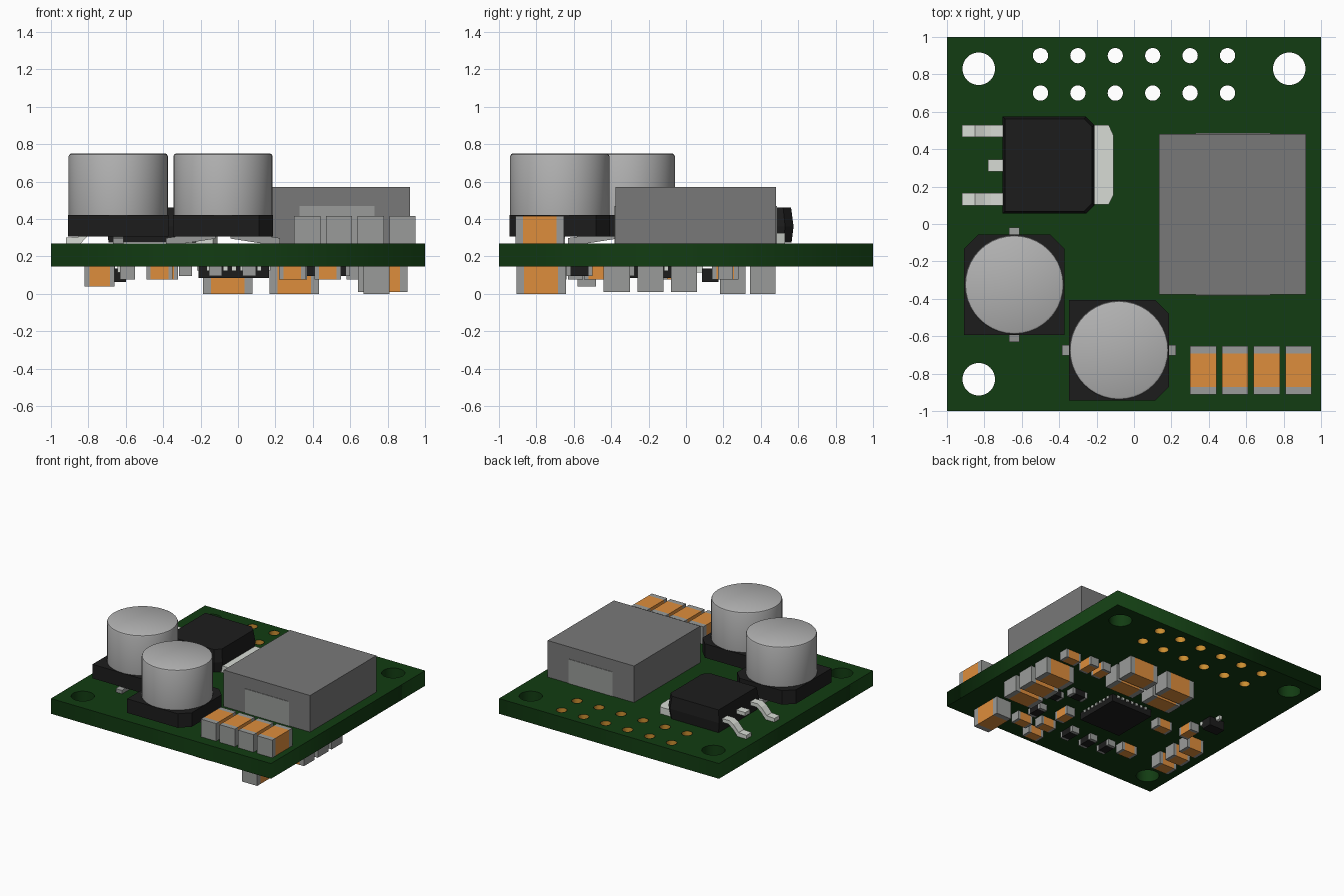
import bpy, bmesh
from math import sin, cos, pi, radians
from mathutils import Matrix, Vector

if "Cube" in bpy.data.objects:
    bpy.data.objects.remove(bpy.data.objects["Cube"])


def mat(name, r, g, b):
    m = bpy.data.materials.new(name)
    m.diffuse_color = (r, g, b, 1)
    m.use_nodes = True
    m.node_tree.nodes["Principled BSDF"].inputs["Base Color"].default_value = m.diffuse_color
    return m


GREEN = mat("board_green", 0.006, 0.045, 0.006)
BLACK = mat("black_plastic", 0.012, 0.012, 0.012)
ORANGE = mat("ceramic_orange", 0.73, 0.27, 0.045)
COPPER = mat("copper", 0.6, 0.27, 0.03)
GREY = mat("terminal_grey", 0.32, 0.33, 0.32)
DARK = mat("ferrite_grey", 0.19, 0.19, 0.19)
ALU = mat("aluminium", 0.45, 0.45, 0.45)
TIN = mat("tin", 0.68, 0.71, 0.66)

TOP, BOT = 0.27, 0.145


def finish(bm, name, mats, smooth=False):
    bmesh.ops.recalc_face_normals(bm, faces=bm.faces)
    me = bpy.data.meshes.new(name)
    bm.to_mesh(me)
    bm.free()
    for m in mats:
        me.materials.append(m)
    ob = bpy.data.objects.new(name, me)
    bpy.context.collection.objects.link(ob)
    if smooth:
        bpy.ops.object.select_all(action='DESELECT')
        ob.select_set(True)
        bpy.context.view_layer.objects.active = ob
        bpy.ops.object.shade_smooth_by_angle(angle=radians(35))
    return ob


def add_box(bm, x0, x1, y0, y1, z0, z1, slot=0):
    m = Matrix.LocRotScale(((x0 + x1) / 2, (y0 + y1) / 2, (z0 + z1) / 2), None,
                           (x1 - x0, y1 - y0, z1 - z0))
    vs = bmesh.ops.create_cube(bm, size=1, matrix=m)["verts"]
    for f in {f for v in vs for f in v.link_faces}:
        f.material_index = slot


def box(name, x0, x1, y0, y1, z0, z1, m):
    bm = bmesh.new()
    add_box(bm, x0, x1, y0, y1, z0, z1)
    return finish(bm, name, [m])


def loft(name, rings, m, smooth=False):
    """Closed solid through rings of 3D points."""
    bm = bmesh.new()
    vr = [[bm.verts.new(p) for p in r] for r in rings]
    n = len(vr[0])
    for a, b in zip(vr, vr[1:]):
        for i in range(n):
            bm.faces.new((a[i], a[(i + 1) % n], b[(i + 1) % n], b[i]))
    bm.faces.new(vr[0][::-1])
    bm.faces.new(vr[-1])
    return finish(bm, name, [m], smooth)


def circle(cx, cy, r, n):
    return [(cx + r * cos(2 * pi * i / n), cy + r * sin(2 * pi * i / n)) for i in range(n)]


# Circuit board with mounting holes and plated pin holes
pins = [(-0.5 + 0.2 * i, y) for i in range(6) for y in (0.7, 0.9)]
loops = [[(-1, -1), (1, -1), (1, 1), (-1, 1)]]
loops += [circle(x, y, 0.087, 32) for x, y in ((-0.83, 0.83), (0.83, 0.83), (-0.83, -0.83))]
loops += [circle(x, y, 0.041, 20) for x, y in pins]
cu = bpy.data.curves.new("board", 'CURVE')
cu.dimensions, cu.fill_mode, cu.extrude = '2D', 'BOTH', (TOP - BOT) / 2
for pts in loops:
    s = cu.splines.new('POLY')
    s.points.add(len(pts) - 1)
    for p, (x, y) in zip(s.points, pts):
        p.co = (x, y, 0, 1)
    s.use_cyclic_u = True
cu.materials.append(GREEN)
board = bpy.data.objects.new("circuit_board", cu)
board.location.z = (TOP + BOT) / 2
bpy.context.collection.objects.link(board)
board.select_set(True)
bpy.context.view_layer.objects.active = board
bpy.ops.object.convert(target='MESH')

bm = bmesh.new()
for x, y in pins:
    bmesh.ops.create_cone(bm, cap_ends=False, segments=20, radius1=0.039, radius2=0.039,
                          depth=TOP - BOT, matrix=Matrix.Translation((x, y, (TOP + BOT) / 2)))
finish(bm, "pin_hole_plating", [COPPER], True)


# Electrolytic capacitors: chamfered base, can and two bent terminals
def electrolytic(name, cx, cy, angle):
    h, c = 0.268, 0.075
    base = [(-h, -h), (h - c, -h), (h, -h + c), (h, h - c), (h - c, h), (-h, h)]
    parts = [loft(name + "_base", [[(x, y, z) for x, y in base] for z in (0.305, 0.42)], BLACK)]
    prof = [(0.262, 0.40), (0.265, 0.42), (0.265, 0.735), (0.261, 0.745), (0.252, 0.75)]
    parts.append(loft(name + "_can", [[(x, y, z) for x, y in circle(0, 0, r, 40)]
                                      for r, z in prof], ALU, True))
    term = [(0.04, 0.306), (0.04, 0.295), (0.2, TOP), (0.305, TOP), (0.305, 0.298), (0.25, 0.306)]
    for s in (-1, 1):
        parts.append(loft(name + "_terminal", [[(s * x, y, z) for x, z in term]
                                               for y in (-0.028, 0.028)], GREY))
    for p in parts:
        p.matrix_world = Matrix.Translation((cx, cy, 0)) @ Matrix.Rotation(angle, 4, 'Z')


electrolytic("left_capacitor", -0.64, -0.325, pi / 2)
electrolytic("front_capacitor", -0.08, -0.675, 0)

# Inductor block with end terminals
box("inductor_body", 0.135, 0.92, -0.378, 0.482, TOP, 0.57, DARK)
for y in (-0.378, 0.482):
    box("inductor_terminal", 0.33, 0.73, y - 0.004, y + 0.004, TOP, 0.47, GREY)

# Power transistor: drafted body, tab, two bent leads and a cut middle lead
body = [(-0.245, -0.26), (0.2, -0.26), (0.245, -0.215), (0.245, 0.215), (0.2, 0.26), (-0.245, 0.26)]
loft("transistor_body", [[(-0.457 + x * k, 0.315 + y * k, z) for x, y in body]
                         for z, k in ((0.275, 0.96), (0.36, 1.0), (0.46, 0.95))], BLACK)
tab = [(-0.35, 0.105), (-0.135, 0.105), (-0.11, 0.155), (-0.11, 0.475), (-0.135, 0.53), (-0.35, 0.53)]
loft("transistor_tab", [[(x, y, z) for x, y in tab] for z in (TOP, 0.325)], TIN)
lead = [(-0.68, 0.38), (-0.765, 0.38), (-0.80, 0.36), (-0.85, 0.305), (-0.92, 0.30),
        (-0.92, TOP), (-0.84, TOP), (-0.79, 0.325), (-0.755, 0.35), (-0.68, 0.35)]
for y in (0.133, 0.497):
    loft("transistor_lead", [[(x, yy, z) for x, z in lead] for yy in (y - 0.033, y + 0.033)], TIN)
box("transistor_middle_lead", -0.78, -0.68, 0.28, 0.345, 0.35, 0.38, TIN)


# Chip components: coloured body with a grey cap at each end
def chip(name, x, y, length, width, height, along_x=True, above=False, m=ORANGE):
    cap = length * 0.16
    l = length / 2
    z0, z1 = (TOP, TOP + height) if above else (BOT - height, BOT)
    bm = bmesh.new()
    for a, b, slot in ((-l, -l + cap, 1), (-l + cap, l - cap, 0), (l - cap, l, 1)):
        if along_x:
            add_box(bm, x + a, x + b, y - width / 2, y + width / 2, z0, z1, slot)
        else:
            add_box(bm, x - width / 2, x + width / 2, y + a, y + b, z0, z1, slot)
    finish(bm, name, [m, GREY])


for i in range(4):
    chip("top_ceramic_capacitor", 0.37 + 0.17 * i, -0.782, 0.26, 0.14, 0.145, False, True)

# Large ceramics underneath
for x in (0.30, -0.055):
    for y in (0.25, 0.41):
        chip("rear_ceramic_capacitor", x, y, 0.265, 0.135, 0.145)
for y in (-0.37, -0.19, -0.01):
    chip("side_ceramic_capacitor", 0.775, y, 0.265, 0.14, 0.135)
chip("corner_ceramic_capacitor", 0.74, -0.775, 0.265, 0.14, 0.145, False)

# Medium ceramics underneath
for y in (-0.53, -0.37, -0.21):
    chip("medium_ceramic_capacitor", -0.74, y, 0.16, 0.1, 0.105)

# Small passives underneath
for x, y, along in ((0.80, 0.21, True), (0.62, 0.21, False), (0.50, 0.21, False),
                    (0.48, -0.74, True), (0.30, -0.68, True), (0.29, -0.84, True),
                    (0.28, -0.475, False), (-0.42, -0.59, True), (-0.39, -0.14, True),
                    (-0.59, -0.06, False)):
    chip("small_capacitor", x, y, 0.14, 0.08, 0.07, along)
for x, y, along in ((0.53, -0.31, True), (0.39, -0.2, True), (0.47, -0.57, False),
                    (0.06, -0.68, False), (-0.12, -0.68, False), (-0.28, -0.66, False)):
    chip("small_resistor", x, y, 0.14, 0.07, 0.05, along, m=BLACK)

# Controller chip with pads round all four sides
cx, cy = -0.022, -0.24
box("controller_chip", cx - 0.188, cx + 0.188, cy - 0.188, cy + 0.188, 0.085, BOT, BLACK)
bm = bmesh.new()
for i in range(7):
    t = -0.135 + 0.045 * i
    for s in (-0.188, 0.188):
        add_box(bm, cx + t - 0.01, cx + t + 0.01, cy + s - 0.008, cy + s + 0.008, 0.125, BOT)
        add_box(bm, cx + s - 0.008, cx + s + 0.008, cy + t - 0.01, cy + t + 0.01, 0.125, BOT)
finish(bm, "controller_pads", [TIN])

# Small three-lead transistor underneath
box("small_transistor", -0.74, -0.60, 0.085, 0.175, 0.062, 0.135, BLACK)
for x, s in ((-0.71, -1), (-0.63, -1), (-0.67, 1)):
    y0, y1 = sorted((0.13 + s * 0.04, 0.13 + s * 0.09))
    box("small_transistor_lead", x - 0.013, x + 0.013, y0, y1, 0.115, BOT, TIN)
